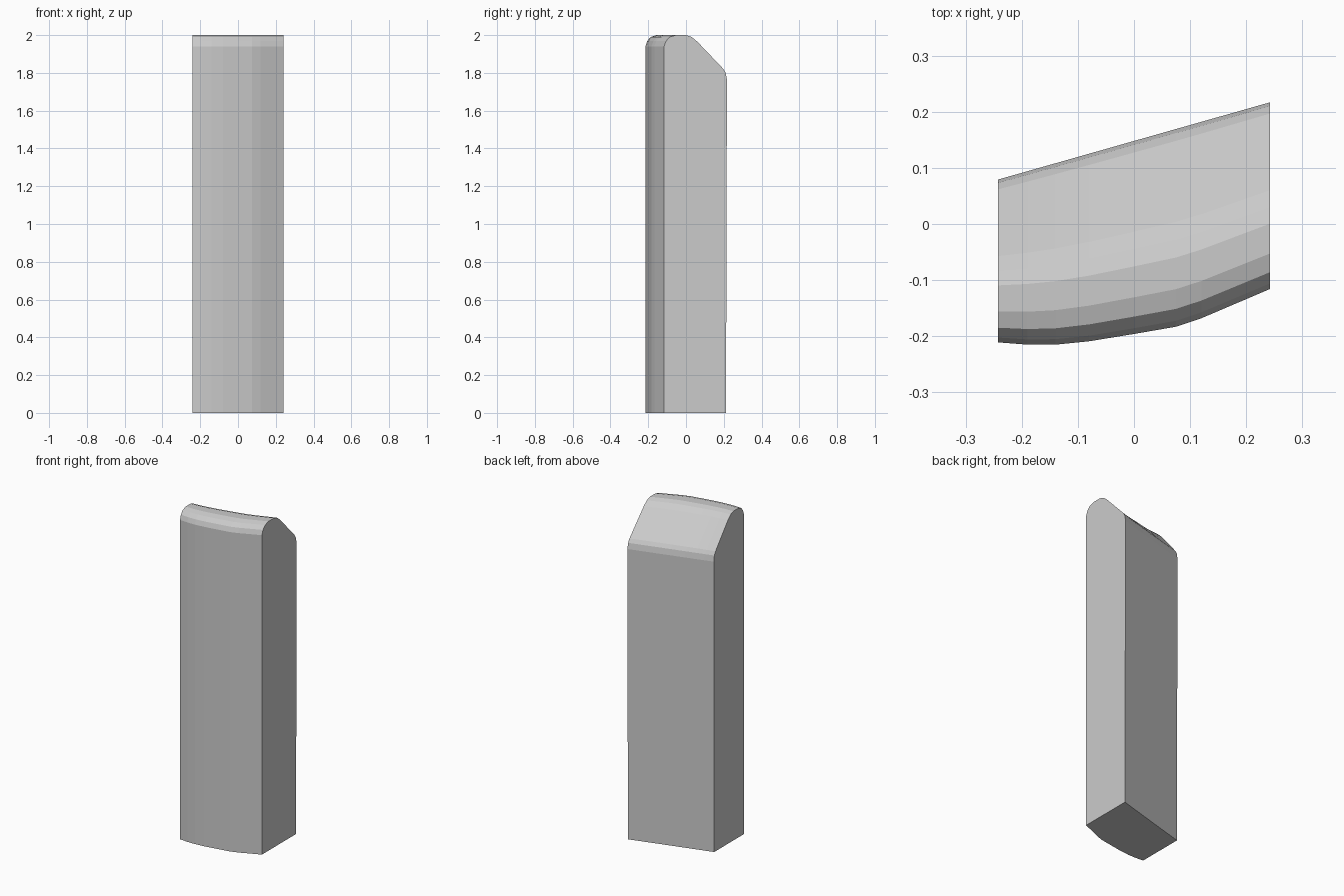
import bpy, bmesh

if "Cube" in bpy.data.objects:
    bpy.data.objects.remove(bpy.data.objects["Cube"])

# Plan of the bowed front face: (x, front y)
stations = [(-0.242, -0.211), (-0.19, -0.215), (-0.14, -0.215), (-0.08, -0.209),
            (0.0, -0.196), (0.075, -0.183), (0.12, -0.168), (0.242, -0.116)]

# Side profile: (fraction of depth from front to back, z)
profile = [(0.0, 0.0), (0.0, 1.94), (0.03, 1.968), (0.09, 1.99), (0.19, 2.0),
           (0.35, 2.0), (0.44, 1.99), (0.53, 1.965), (0.94, 1.822),
           (0.98, 1.80), (1.0, 1.765), (0.985, 0.0)]


def back_y(x):
    return 0.148 + x * 0.284


# Slab lofted along x between flat ends
bm = bmesh.new()
rings = []
for x, front in stations:
    depth = back_y(x) - front
    rings.append([bm.verts.new((x, front + f * depth, z)) for f, z in profile])
n = len(profile)
for a, b in zip(rings, rings[1:]):
    for i in range(n):
        j = (i + 1) % n
        bm.faces.new((a[i], b[i], b[j], a[j]))
bm.faces.new(rings[0])
bm.faces.new(rings[-1][::-1])
bmesh.ops.recalc_face_normals(bm, faces=bm.faces)

mesh = bpy.data.meshes.new("standing_slab")
bm.to_mesh(mesh)
bm.free()
slab = bpy.data.objects.new("standing_slab", mesh)
bpy.context.collection.objects.link(slab)
